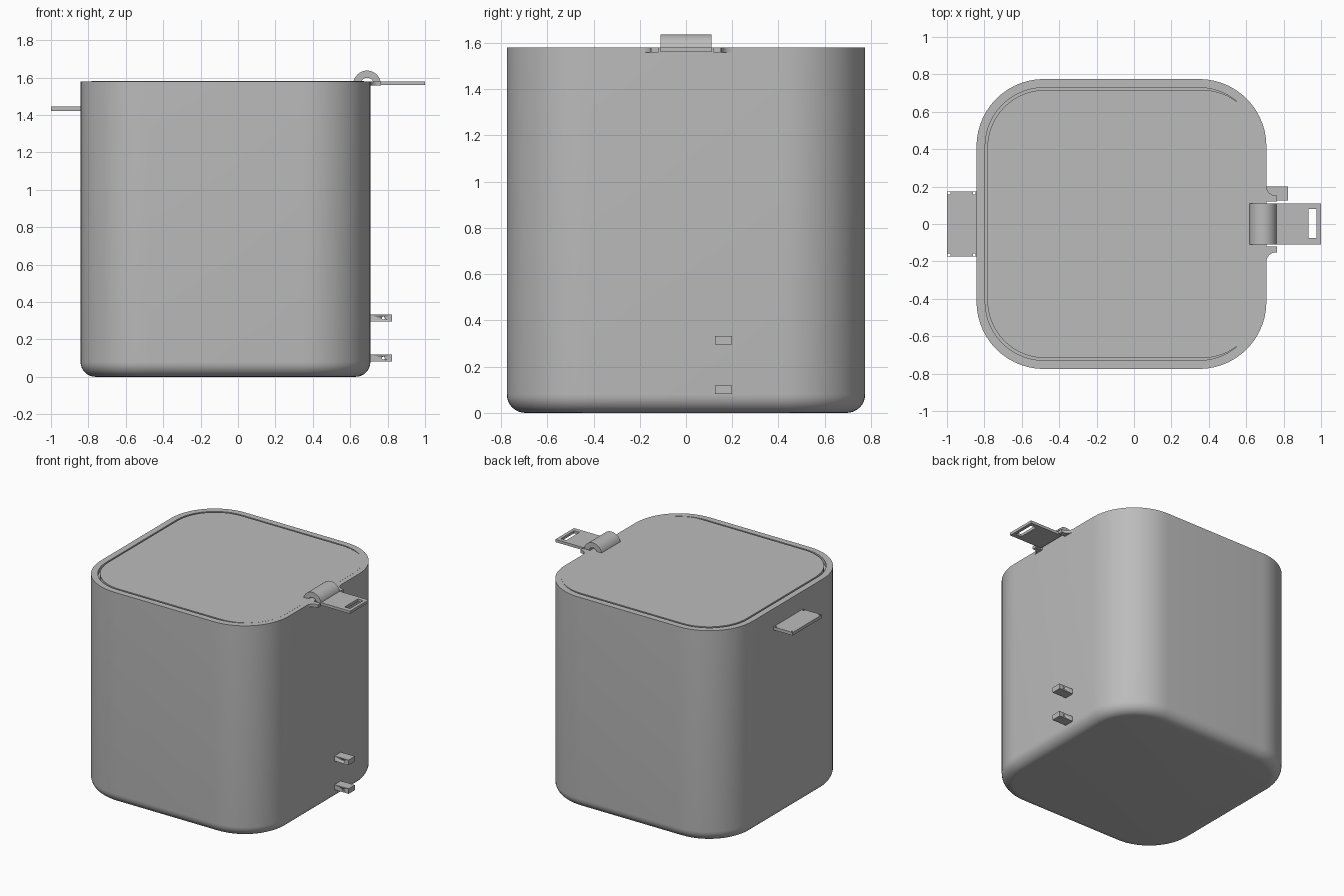
import bpy, bmesh, math
from mathutils import Vector

if "Cube" in bpy.data.objects:
    bpy.data.objects.remove(bpy.data.objects["Cube"])

gray = bpy.data.materials.new("matte gray")
gray.diffuse_color = (0.5, 0.5, 0.5, 1)
gray.use_nodes = True
gray.node_tree.nodes["Principled BSDF"].inputs["Base Color"].default_value = gray.diffuse_color


def finish(bm, name, angle=35):
    bmesh.ops.remove_doubles(bm, verts=bm.verts, dist=1e-5)
    bmesh.ops.recalc_face_normals(bm, faces=bm.faces)
    me = bpy.data.meshes.new(name)
    bm.to_mesh(me)
    bm.free()
    ob = bpy.data.objects.new(name, me)
    bpy.context.collection.objects.link(ob)
    me.materials.append(gray)
    bpy.context.view_layer.objects.active = ob
    bpy.ops.object.select_all(action='DESELECT')
    ob.select_set(True)
    bpy.ops.object.shade_smooth_by_angle(angle=math.radians(angle))
    return ob


def rounded_rect(x0, x1, y0, y1, r, n=14):
    pts = []
    for k, (cx, cy) in enumerate([(x1 - r, y1 - r), (x0 + r, y1 - r),
                                  (x0 + r, y0 + r), (x1 - r, y0 + r)]):
        for i in range(n + 1):
            a = math.pi / 2 * (k + i / n)
            pts.append((cx + r * math.cos(a), cy + r * math.sin(a)))
    return pts


def loft(name, rings):
    """Skin a stack of (outline, z) rings and cap both ends."""
    bm = bmesh.new()
    vs = [[bm.verts.new((x, y, z)) for x, y in pts] for pts, z in rings]
    for a, b in zip(vs, vs[1:]):
        for i in range(len(a)):
            j = (i + 1) % len(a)
            bm.faces.new((a[i], a[j], b[j], b[i]))
    bm.faces.new(vs[0])
    bm.faces.new(vs[-1])
    return finish(bm, name)


def extrude(name, pts3, direction):
    bm = bmesh.new()
    f = bm.faces.new([bm.verts.new(p) for p in pts3])
    g = bmesh.ops.extrude_face_region(bm, geom=[f], use_keep_orig=True)
    vs = [v for v in g["geom"] if isinstance(v, bmesh.types.BMVert)]
    bmesh.ops.translate(bm, verts=vs, vec=Vector(direction))
    return finish(bm, name)


def plate(name, xs, ys, z0, z1, holes=()):
    """Flat plate on a grid of cut lines; cells listed in holes stay open."""
    bm = bmesh.new()
    verts = {(i, j): bm.verts.new((x, y, z0))
             for i, x in enumerate(xs) for j, y in enumerate(ys)}
    for i in range(len(xs) - 1):
        for j in range(len(ys) - 1):
            if (i, j) not in holes:
                bm.faces.new([verts[i, j], verts[i + 1, j],
                              verts[i + 1, j + 1], verts[i, j + 1]])
    g = bmesh.ops.extrude_face_region(bm, geom=bm.faces[:], use_keep_orig=True)
    vs = [v for v in g["geom"] if isinstance(v, bmesh.types.BMVert)]
    bmesh.ops.translate(bm, verts=vs, vec=(0, 0, z1 - z0))
    return finish(bm, name)


# Container body: filleted bottom, straight wall, rim and shallow lid recess
X0, X1, Y, R, TOP, FIL = -0.842, 0.708, 0.775, 0.36, 1.58, 0.08


def outline(d):
    return rounded_rect(X0 + d, X1 - d, -Y + d, Y - d, R - d)


rings = []
for i in range(9):
    a = math.pi / 2 * i / 8
    rings.append((outline(FIL * (1 - math.sin(a))), FIL * (1 - math.cos(a))))
rings += [(outline(0), TOP), (outline(0.046), TOP), (outline(0.046), TOP - 0.03)]
loft("container_body", rings)

# Lid: thin gap on three sides, merging with the rim on the hinge side
lid = rounded_rect(X0 + 0.058, X1 - 0.035, -Y + 0.058, Y - 0.058, 0.31)
loft("lid", [(lid, TOP - 0.04), (lid, TOP + 0.0005)])

# Ears beside the strap, with a concave fillet into the lid
for s, side in ((1, "back"), (-1, "front")):
    pts = [(0.68, 0.2), (0.68, 0.12), (0.765, 0.12), (0.765, 0.152)]
    for i in range(7):
        a = math.radians(270 - 90 * i / 6)
        pts.append((0.758 + 0.05 * math.cos(a), 0.202 + 0.05 * math.sin(a)))
    extrude("lid_ear_" + side, [(x, s * y, 1.558) for x, y in pts], (0, 0, 0.022))

# Arched flexible strap
arch = []
for r, steps in ((0.074, range(25)), (0.036, range(24, -1, -1))):
    for i in steps:
        a = math.pi * i / 24
        arch.append((0.69 + r * math.cos(a), -0.11, 1.563 + r * math.sin(a)))
extrude("strap_arch", arch, (0, 0.22, 0))

# Latch tab with slot
plate("latch_tab", [0.73, 0.932, 0.976, 1.0], [-0.11, -0.076, 0.08, 0.11],
      1.56, 1.58, holes={(1, 1)})

# Side handle plate with four tiny corner holes
plate("side_handle", [-1.0, -0.996, -0.982, -0.862, -0.848, -0.83],
      [-0.173, -0.170, -0.157, 0.157, 0.170, 0.173], 1.422, 1.445,
      holes={(1, 1), (3, 1), (1, 3), (3, 3)})

# Two lower lugs, each drilled through along y
for z, name in ((0.1, "lower_lug"), (0.314, "upper_lug")):
    lug = plate(name, [0.69, 0.824], [0.126, 0.2], z - 0.019, z + 0.019)
    hole = [(0.777 + 0.008 * math.cos(math.tau * i / 12), 0.1,
             z + 0.008 * math.sin(math.tau * i / 12)) for i in range(12)]
    cutter = extrude(name + "_hole_cutter", hole, (0, 0.13, 0))
    cutter.hide_render = True
    cutter.hide_set(True)
    mod = lug.modifiers.new("pin hole", 'BOOLEAN')
    mod.operation = 'DIFFERENCE'
    mod.solver = 'EXACT'
    mod.object = cutter
